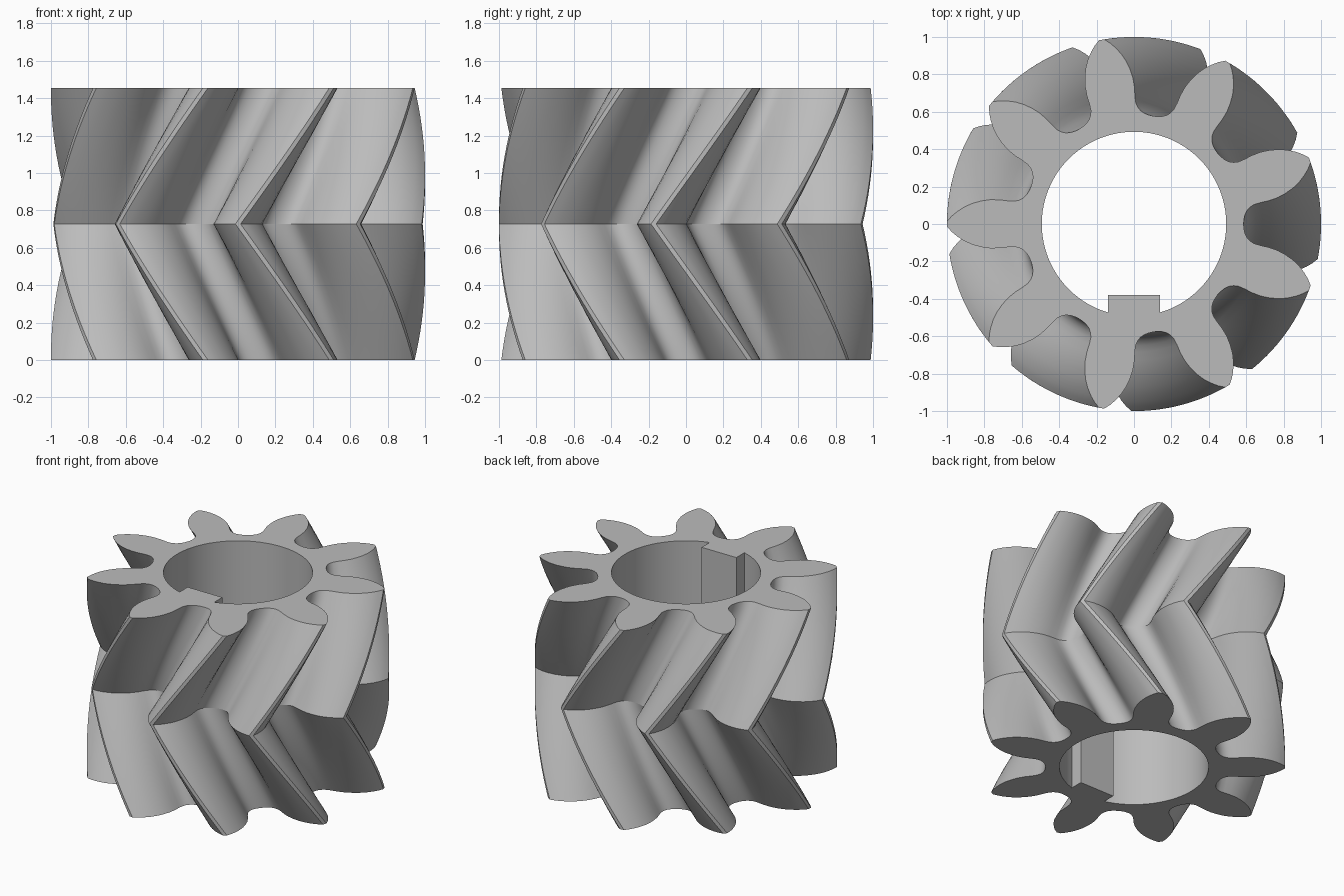
import bpy
import bmesh
from math import radians, sin, cos, asin, sqrt, pi

TEETH = 9
HEIGHT = 1.455
TWIST = radians(30)
STEPS = 14            # layers in each half
BORE = 0.493
KEY_HALF, KEY_Y = 0.14, -0.38

# Default object
cube = bpy.data.objects.get("Cube")
if cube:
    bpy.data.objects.remove(cube, do_unlink=True)

# Steel material
steel = bpy.data.materials.new("steel grey")
steel.use_nodes = True
colour = (0.5, 0.5, 0.5, 1)
steel.diffuse_color = colour
steel.node_tree.nodes["Principled BSDF"].inputs["Base Color"].default_value = colour

# One tooth flank from tip to root: radius, degrees from the tooth centre
FLANK = [(1, 0.8), (0.975, 2.5), (0.948, 4.0), (0.91, 5.8), (0.87, 7.3),
         (0.825, 8.6), (0.78, 9.6), (0.73, 10.2), (0.685, 10.4),
         (0.65, 10.8), (0.627, 11.7), (0.607, 13.3), (0.594, 15.5), (0.588, 17.8)]


def tooth_outline():
    """Closed outline of all teeth as (radius, angle)."""
    tooth = [(r, -a) for r, a in reversed(FLANK)] + FLANK + [(0.586, 20)]
    return [(r, radians(a) + pi + k * 2 * pi / TEETH)
            for k in range(TEETH) for r, a in tooth]


def bore_outline(count=96):
    """Closed outline of the bore with the key standing into it."""
    gap = asin(KEY_HALF / BORE)
    start, sweep = -pi / 2 + gap, 2 * (pi - gap)
    arc = [(BORE * cos(start + sweep * i / count), BORE * sin(start + sweep * i / count))
           for i in range(count + 1)]
    return arc + [(-KEY_HALF, KEY_Y), (KEY_HALF, KEY_Y)]


def skin(bm, rings, flip=False):
    """Join successive rings of vertices with quads."""
    for low, high in zip(rings, rings[1:]):
        n = len(low)
        for i in range(n):
            j = (i + 1) % n
            quad = [low[i], low[j], high[j], high[i]]
            bm.faces.new(quad[::-1] if flip else quad)


bm = bmesh.new()

# Herringbone teeth: twist one way up to the middle, then back
outline = tooth_outline()
outer = []
for s in range(2 * STEPS + 1):
    turn = -TWIST * (1 - abs(s / STEPS - 1))
    z = HEIGHT * s / (2 * STEPS)
    outer.append([bm.verts.new((r * cos(a + turn), r * sin(a + turn), z))
                  for r, a in outline])
skin(bm, outer)

# Bore wall with key
inner = [[bm.verts.new((x, y, z)) for x, y in bore_outline()] for z in (0, HEIGHT)]
skin(bm, inner, flip=True)

# Flat end faces
for ring, hole, direction in ((outer[0], inner[0], -1), (outer[-1], inner[-1], 1)):
    edges = [bm.edges.get((loop[i - 1], loop[i]))
             for loop in (ring, hole) for i in range(len(loop))]
    bmesh.ops.triangle_fill(bm, edges=edges, use_beauty=True, normal=(0, 0, direction))
bmesh.ops.recalc_face_normals(bm, faces=bm.faces[:])

mesh = bpy.data.meshes.new("herringbone_pinion")
bm.to_mesh(mesh)
bm.free()
mesh.materials.append(steel)
pinion = bpy.data.objects.new("herringbone_pinion", mesh)
bpy.context.collection.objects.link(pinion)

# Smooth flanks, crisp tips, rims and middle ridge
bpy.ops.object.select_all(action='DESELECT')
pinion.select_set(True)
bpy.context.view_layer.objects.active = pinion
bpy.ops.object.shade_smooth_by_angle(angle=radians(30))
for edge in mesh.edges:
    if all(abs(mesh.vertices[v].co.z - HEIGHT / 2) < 0.001
           for v in edge.vertices):
        edge.use_edge_sharp = True
